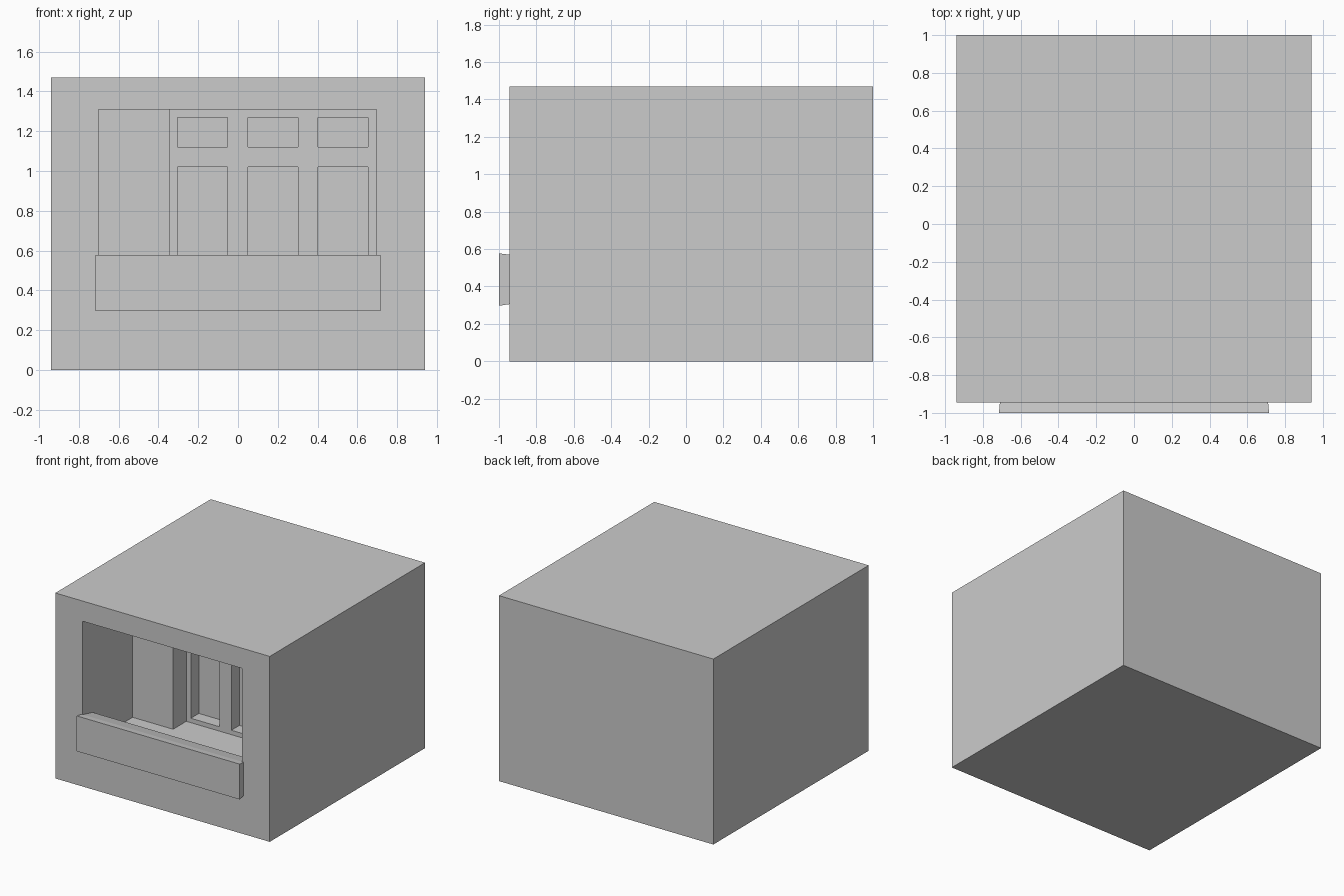
import bpy, bmesh

if "Cube" in bpy.data.objects:
    bpy.data.objects.remove(bpy.data.objects["Cube"])


def make_object(name, bm):
    bmesh.ops.recalc_face_normals(bm, faces=bm.faces)
    mesh = bpy.data.meshes.new(name)
    bm.to_mesh(mesh)
    bm.free()
    obj = bpy.data.objects.new(name, mesh)
    bpy.context.collection.objects.link(obj)
    return obj


def loft(name, ring_a, ring_b):
    """Closed prism between two matching outlines."""
    bm = bmesh.new()
    a = [bm.verts.new(p) for p in ring_a]
    b = [bm.verts.new(p) for p in ring_b]
    bm.faces.new(a)
    bm.faces.new(b[::-1])
    n = len(a)
    for i in range(n):
        j = (i + 1) % n
        bm.faces.new((a[i], b[i], b[j], a[j]))
    return make_object(name, bm)


def prism(name, plan, z0, z1):
    return loft(name, [(x, y, z0) for x, y in plan], [(x, y, z1) for x, y in plan])


def box(name, x0, x1, y0, y1, z0, z1):
    return prism(name, [(x0, y0), (x1, y0), (x1, y1), (x0, y1)], z0, z1)


def carve(target, cutter):
    cutter.hide_render = True
    mod = target.modifiers.new("carve", 'BOOLEAN')
    mod.operation = 'DIFFERENCE'
    mod.solver = 'EXACT'
    mod.object = cutter
    bpy.context.view_layer.objects.active = target
    bpy.ops.object.modifier_apply(modifier=mod.name)
    bpy.data.objects.remove(cutter, do_unlink=True)


# Building block
building = box("building_block", -0.94, 0.94, -0.945, 1.0, 0, 1.47)

# Stepped balcony recess: shallow bay on the left, deeper bay on the right
recess_plan = [(-0.70, -1.2), (0.697, -1.2), (0.697, -0.155),
               (-0.345, -0.155), (-0.345, -0.32), (-0.70, -0.32)]
carve(building, prism("recess_cutter", recess_plan, 0.31, 1.31))

# Door panes with small transom panes above
for x0 in (-0.305, 0.05, 0.402):
    for z0, z1 in ((0.345, 1.02), (1.12, 1.268)):
        carve(building, box("pane_cutter", x0, x0 + 0.252, -0.2, -0.055, z0, z1))

# Balcony parapet, tapering inward: (y, z, half width)
profile = [(-1.0, 0.577, 0.715), (-0.945, 0.57, 0.71), (-0.82, 0.54, 0.699),
           (-0.82, 0.30, 0.699), (-0.945, 0.305, 0.71), (-1.0, 0.297, 0.715)]
loft("balcony_parapet", [(-w, y, z) for y, z, w in profile],
     [(w, y, z) for y, z, w in profile])
